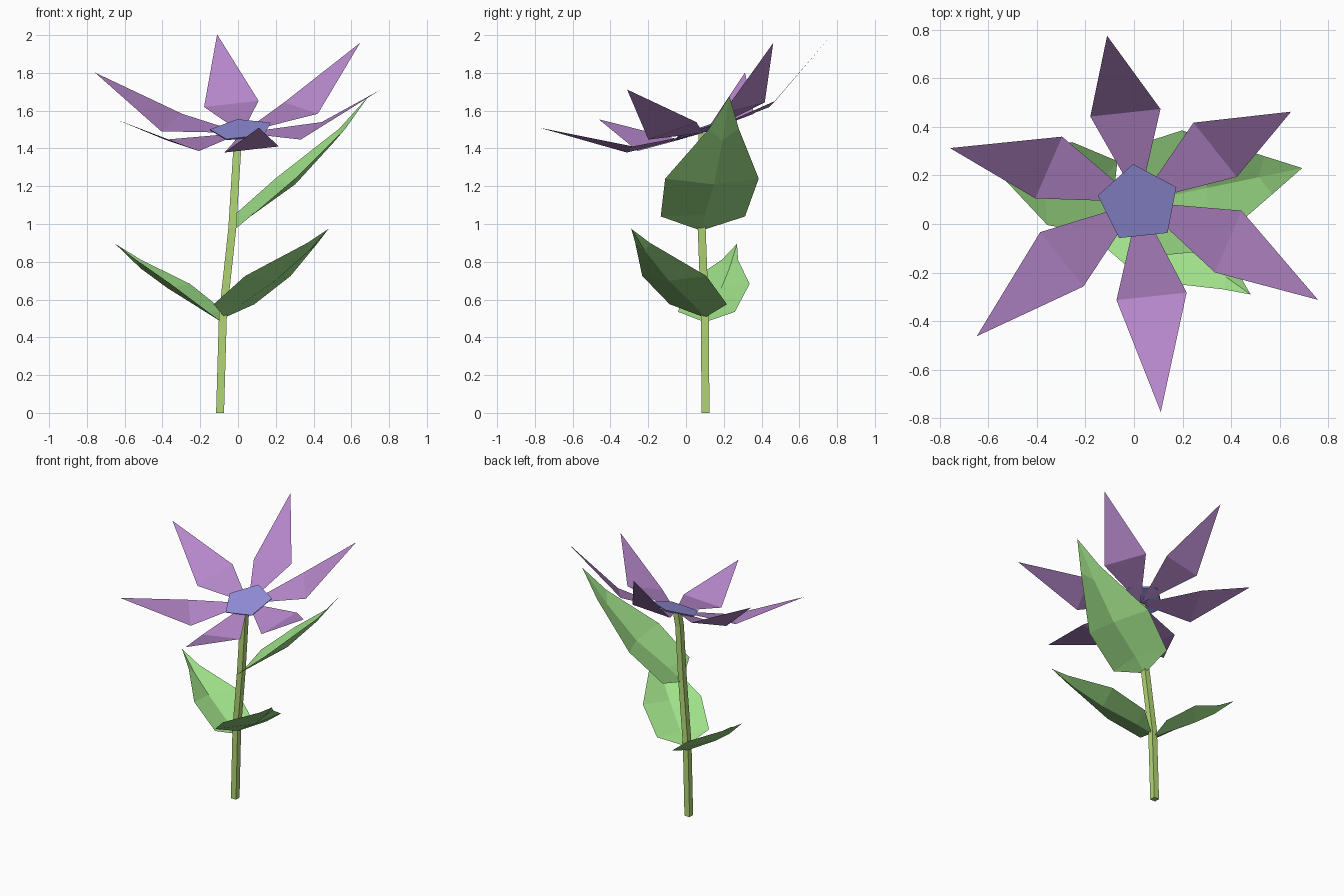
import bpy, math
from mathutils import Vector

if "Cube" in bpy.data.objects:
    bpy.data.objects.remove(bpy.data.objects["Cube"])


def material(name, rgb):
    m = bpy.data.materials.new(name)
    m.diffuse_color = (*rgb, 1)
    m.use_nodes = True
    m.node_tree.nodes["Principled BSDF"].inputs["Base Color"].default_value = m.diffuse_color
    return m


LEAF = material("leaf_green", (0.35, 0.75, 0.25))
STEM = material("stem_green", (0.45, 0.68, 0.18))
PETAL = material("petal_purple", (0.48, 0.25, 0.61))
DISC = material("centre_blue", (0.30, 0.28, 0.72))


def build(name, verts, faces, mat):
    me = bpy.data.meshes.new(name)
    me.from_pydata([tuple(v) for v in verts], [], faces)
    me.materials.append(mat)
    me.update()
    ob = bpy.data.objects.new(name, me)
    bpy.context.collection.objects.link(ob)
    return ob


# Stem: square tube swept along a gently bent path
path = [(-0.095, 0.103, 0), (-0.08, 0.10, 0.52), (-0.03, 0.083, 0.98),
        (-0.005, 0.083, 1.38), (0.01, 0.088, 1.48)]
h = 0.021
verts = [(x + dx * h, y + dy * h, z) for x, y, z in path
         for dx, dy in ((-1, -1), (1, -1), (1, 1), (-1, 1))]
faces = [(0, 3, 2, 1)]
for r in range(len(path) - 1):
    for i in range(4):
        j = (i + 1) % 4
        faces.append((4 * r + i, 4 * r + j, 4 * r + 4 + j, 4 * r + 4 + i))
build("stem", verts, faces, STEM)


# Leaves: keeled blades; each row is (side reach, side z, half width, keel reach, keel z)
def leaf(name, base, tip, rows):
    base, tip = Vector(base), Vector(tip)
    u = Vector((tip.x - base.x, tip.y - base.y, 0)).normalized()
    s = Vector((-u.y, u.x, 0))

    def at(reach, z, side=0):
        p = base + u * reach + s * side
        p.z = z
        return p

    verts = [base]
    for a, z, w, ka, kz in rows:
        verts += [at(a, z, -w), at(ka, kz), at(a, z, w)]
    verts.append(tip)
    faces = [(0, 1, 2), (0, 2, 3)]
    for r in range(len(rows) - 1):
        k = 1 + 3 * r
        faces += [(k, k + 3, k + 4, k + 1), (k + 1, k + 4, k + 5, k + 2)]
    n = len(verts) - 1
    faces += [(n - 3, n, n - 2), (n - 2, n, n - 1)]
    build(name, verts, faces, LEAF)


leaf("upper_leaf", (-0.025, 0.08, 0.965), (0.692, 0.23, 1.678),
     [(0.045, 1.04, 0.228, 0.10, 1.05), (0.28, 1.24, 0.253, 0.335, 1.21),
      (0.59, 1.505, 0.08, 0.55, 1.44)])
leaf("lower_left_leaf", (-0.085, 0.10, 0.48), (-0.65, 0.27, 0.895),
     [(0.03, 0.535, 0.157, 0.09, 0.534), (0.23, 0.683, 0.178, 0.30, 0.66),
      (0.46, 0.81, 0.045, 0.45, 0.765)])
leaf("lower_right_leaf", (-0.07, 0.10, 0.505), (0.48, -0.29, 0.975),
     [(0.06, 0.575, 0.186, 0.10, 0.57), (0.28, 0.725, 0.208, 0.33, 0.70),
      (0.57, 0.90, 0.048, 0.55, 0.86)])

# Flower frame: tilted towards the front
centre = Vector((0.021, 0.091, 1.482))
normal = Vector((-0.073, -0.313, 0.947)).normalized()
e1 = Vector((-0.11, 0.775, 0.243))
e1 = (e1 - normal * e1.dot(normal)).normalized()
e2 = normal.cross(e1)


def flower_point(angle, radius, side, height):
    c, s = math.cos(angle), math.sin(angle)
    return (centre + e1 * (c * radius - s * side)
            + e2 * (s * radius + c * side) + normal * height)


# Six petals: narrow base, wide shoulder, upturned tip
for i in range(6):
    a = i * math.pi / 3
    pts = [flower_point(a, *p) for p in
           ((0.0, 0, 0), (0.40, -0.146, 0.035), (0.40, 0.146, 0.035), (0.82, 0, 0.29))]
    build(f"petal_{i + 1}", pts, [(0, 1, 2), (1, 3, 2)], PETAL)

# Five-sided flower centre
top = [flower_point(k * math.tau / 5, 0.172, 0, 0.022) for k in range(5)]
low = [flower_point(k * math.tau / 5, 0.165, 0, 0.013) for k in range(5)]
sides = [(5 + k, 5 + (k + 1) % 5, (k + 1) % 5, k) for k in range(5)]
build("flower_centre", top + low, [(0, 1, 2, 3, 4), (9, 8, 7, 6, 5)] + sides, DISC)
